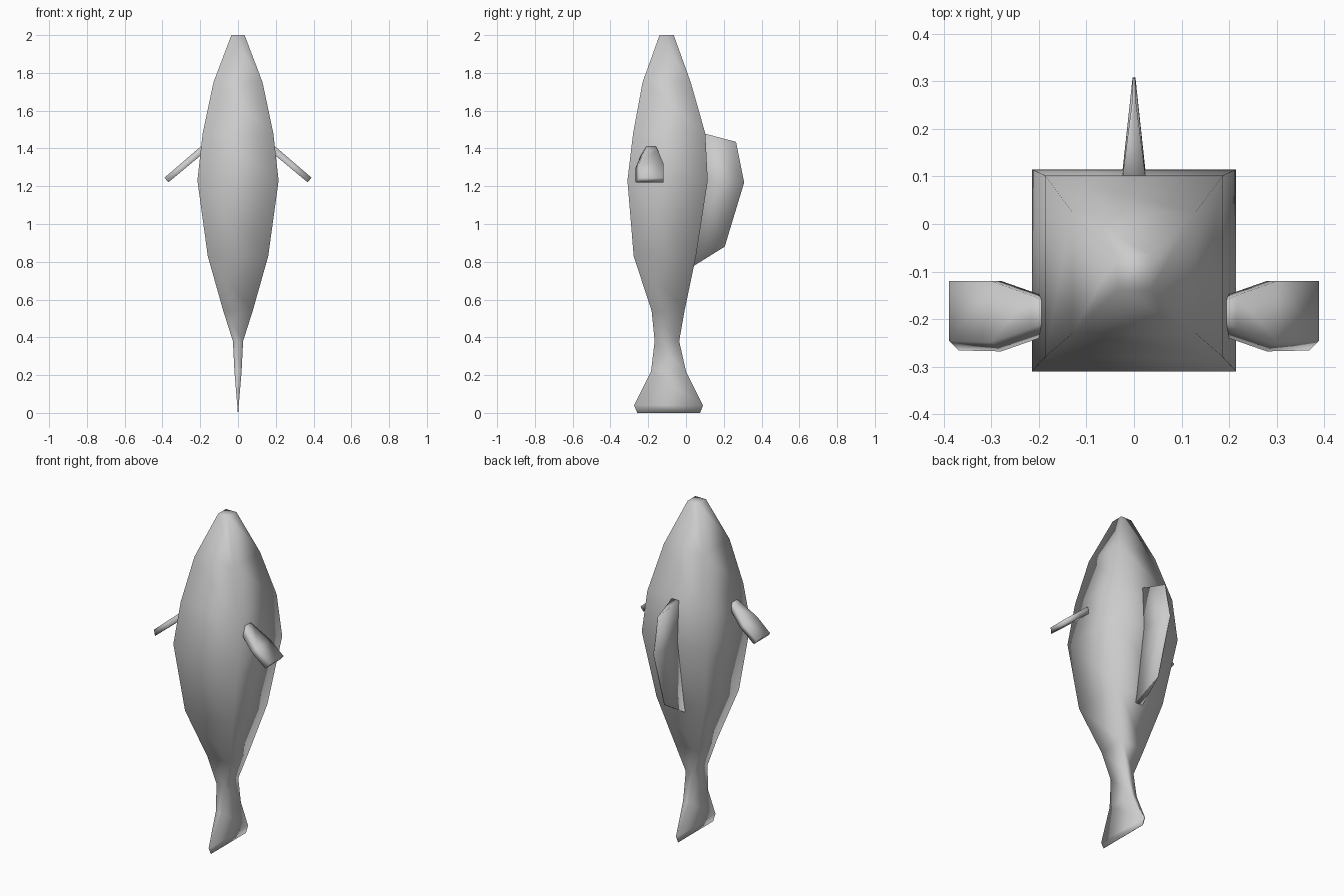
import bpy, bmesh

if "Cube" in bpy.data.objects:
    bpy.data.objects.remove(bpy.data.objects["Cube"])


def loft(name, rings, mirror=False):
    """Skin a list of 4-point rings, cap both ends and shade smooth."""
    bm = bmesh.new()
    loops = [[bm.verts.new(p) for p in ring] for ring in rings]
    for a, b in zip(loops, loops[1:]):
        for i in range(4):
            j = (i + 1) % 4
            bm.faces.new((a[i], a[j], b[j], b[i]))
    bm.faces.new(loops[0])
    bm.faces.new(loops[-1][::-1])
    bmesh.ops.recalc_face_normals(bm, faces=bm.faces)
    for f in bm.faces:
        f.smooth = True
    mesh = bpy.data.meshes.new(name)
    bm.to_mesh(mesh)
    bm.free()
    obj = bpy.data.objects.new(name, mesh)
    bpy.context.collection.objects.link(obj)
    if mirror:
        obj.modifiers.new("Mirror", 'MIRROR').use_mirror_merge = False
    return obj


# Body and tail: z, half width, belly y, back y
sections = [
    (2.00, 0.035, -0.140, -0.065),
    (1.75, 0.130, -0.230, 0.025),
    (1.48, 0.187, -0.280, 0.102),
    (1.23, 0.215, -0.310, 0.115),
    (0.83, 0.160, -0.277, 0.053),
    (0.54, 0.078, -0.182, -0.008),
    (0.38, 0.027, -0.166, -0.036),
    (0.22, 0.019, -0.185, 0.000),
    (0.04, 0.004, -0.275, 0.090),
    (0.00, 0.001, -0.258, 0.075),
]
loft("body", [[(-w, y0, z), (w, y0, z), (w, y1, z), (-w, y1, z)]
              for z, w, y0, y1 in sections])

# Dorsal fin: base y, base z, edge y, edge z
dorsal = [
    (0.085, 1.482, 0.265, 1.435),
    (0.095, 1.230, 0.308, 1.220),
    (0.028, 0.770, 0.205, 0.880),
]
loft("dorsal_fin", [[(-0.026, yb, zb), (0.026, yb, zb), (0.003, ye, ze), (-0.003, ye, ze)]
                    for yb, zb, ye, ze in dorsal])

# Side fins: centre x, centre z, front y, rear y, half thickness
side = [
    (0.170, 1.408, -0.225, -0.165, 0.018),
    (0.205, 1.380, -0.238, -0.150, 0.018),
    (0.290, 1.308, -0.268, -0.120, 0.017),
    (0.379, 1.233, -0.266, -0.120, 0.016),
]
nx, nz = 0.64, 0.77
loft("side_fin", [[(x - nx * t, y0, z - nz * t), (x - nx * t, y1, z - nz * t),
                   (x + nx * t, y1, z + nz * t), (x + nx * t, y0 + 0.02, z + nz * t)]
                  for x, z, y0, y1, t in side], mirror=True)
